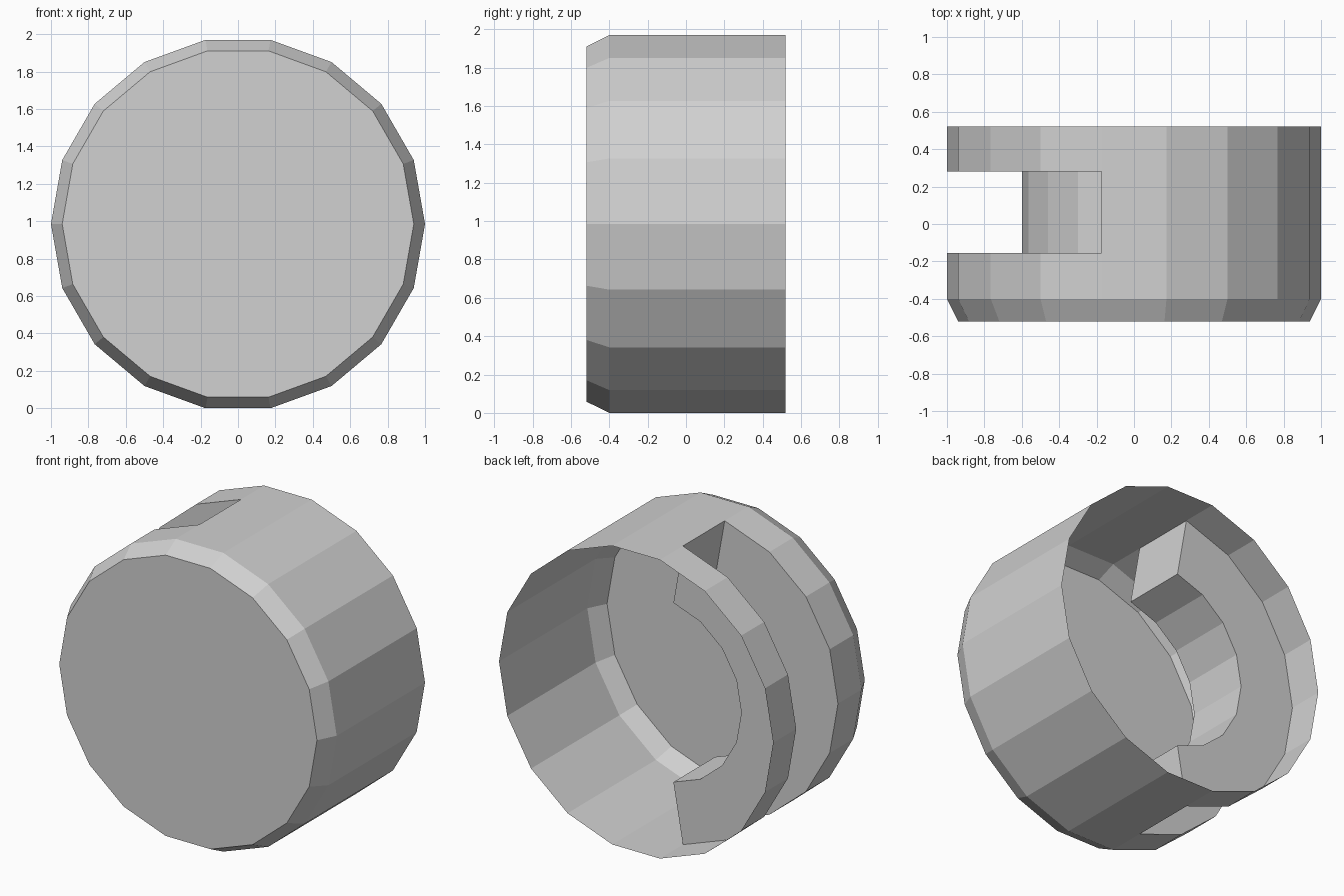
import bpy
import bmesh
from math import cos, sin, radians

cube = bpy.data.objects.get("Cube")
if cube:
    bpy.data.objects.remove(cube, do_unlink=True)

SIDES = 18
STEP = 360 / SIDES
CENTRE_Z = sin(radians(80))
SLOT_RADIUS = 0.6
SLOT = range(5, 13)                 # wall segments cut away, 100 to 260 degrees
SLOT_FRONT, SLOT_BACK = -0.155, 0.28

grey = bpy.data.materials.new("plain grey")
grey.use_nodes = True
colour = (0.64, 0.64, 0.64, 1)
grey.diffuse_color = colour
grey.node_tree.nodes["Principled BSDF"].inputs["Base Color"].default_value = colour

bm = bmesh.new()


def ring(radius, y):
    """A many-sided ring of vertices around the cup axis."""
    return [bm.verts.new((radius * cos(radians(i * STEP)), y,
                          CENTRE_Z + radius * sin(radians(i * STEP))))
            for i in range(SIDES)]


def band(a, b, segments):
    """Quads joining two rings over the given segments."""
    for i in segments:
        j = (i + 1) % SIDES
        bm.faces.new((a[i], a[j], b[j], b[i]))


# Outer wall: chamfered closed front, open back, slot left out
front = ring(0.94, -0.52)
shoulder = ring(1, -0.40)
slot_front = ring(1, SLOT_FRONT)
slot_back = ring(1, SLOT_BACK)
rim = ring(1, 0.52)
everything = range(SIDES)
bm.faces.new(list(reversed(front)))
band(front, shoulder, everything)
band(shoulder, slot_front, everything)
band(slot_front, slot_back, [i for i in everything if i not in SLOT])
band(slot_back, rim, everything)

# Recessed channel: two C-shaped cheeks, a floor and two end walls
floor_front = ring(SLOT_RADIUS, SLOT_FRONT)
floor_back = ring(SLOT_RADIUS, SLOT_BACK)
band(slot_front, floor_front, SLOT)
band(floor_front, floor_back, SLOT)
band(floor_back, slot_back, SLOT)
for i in (SLOT.start, SLOT.stop):
    bm.faces.new((slot_front[i], slot_back[i], floor_back[i], floor_front[i]))
bmesh.ops.delete(bm, geom=[v for v in bm.verts if not v.link_faces], context='VERTS')
bmesh.ops.recalc_face_normals(bm, faces=bm.faces)

# Keep the closed front facing outward
bm.faces.ensure_lookup_table()
if bm.faces[0].normal.y > 0:
    bmesh.ops.reverse_faces(bm, faces=bm.faces)

mesh = bpy.data.meshes.new("slotted_cup")
bm.to_mesh(mesh)
bm.free()
mesh.materials.append(grey)
cup = bpy.data.objects.new("slotted_cup", mesh)
bpy.context.collection.objects.link(cup)
